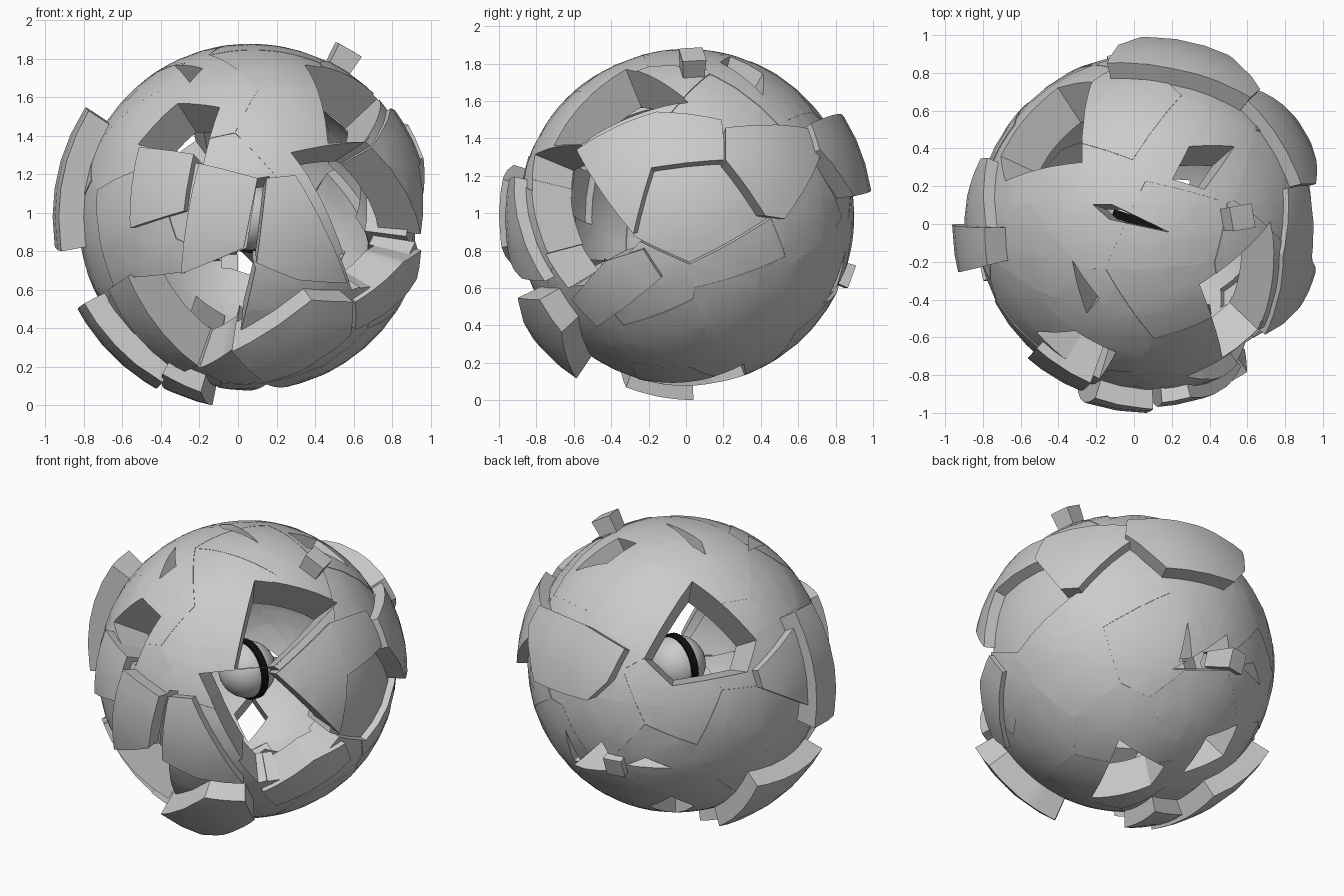
import bpy, bmesh, random
from math import sin, cos, radians, sqrt, pi
from mathutils import Vector

if "Cube" in bpy.data.objects:
    bpy.data.objects.remove(bpy.data.objects["Cube"])

C = Vector((0.067, 0.0, 0.98))      # centre of the broken shell
R, T = 0.90, 0.23                   # outer radius, shell thickness
random.seed(4)


def tilted(x, y, px, py, elev):
    # angled view: horizontal camera direction (x, y) and elevation
    e = radians(elev)
    return (px, py, 171, Vector((-y, x, 0)),
            Vector((-x * sin(e), -y * sin(e), cos(e))),
            Vector((x * cos(e), y * cos(e), sin(e))))


# view: centre u, centre v, scale, right axis, up axis, axis toward the viewer
X, Y, Z = Vector((1, 0, 0)), Vector((0, 1, 0)), Vector((0, 0, 1))
VIEWS = {
    "front": (251.3, 216.6, 193, X, Z, -Y),
    "right": (686.5, 217, 186.7, Y, Z, X),
    "top": (1147.2, 224.7, 189, X, Y, Z),
    "left": (0, 0, 100, -Y, Z, -X),
    "back": (0, 0, 100, -X, Z, Y),
    "bottom": (0, 0, 100, X, -Y, -Z),
    "front_right": tilted(.669, -.743, 246, 675, 23),
    "back_left": tilted(-.669, .743, 678, 667, 23),
    "back_right": tilted(.669, .743, 1124, 668, -33),
}


def planes(view, pts, r):
    # outline in a view -> inward plane normals of the cone through the centre
    u0, v0, s, right, up, toward = VIEWS[view]
    dirs = []
    for u, v in pts:
        a, b = (u - u0) / s / r, (v0 - v) / s / r
        k = max(1.0, sqrt(a * a + b * b) / 0.99)
        a, b = a / k, b / k
        dirs.append(right * a + up * b + toward * sqrt(1 - a * a - b * b))
    mid = sum(dirs, Vector()).normalized()
    out = []
    for i, d in enumerate(dirs):
        n = d.cross(dirs[(i + 1) % len(dirs)]).normalized()
        out.append(n if n.dot(mid) > 0 else -n)
    reach = min(d.dot(mid) for d in dirs)
    return out, mid, reach


def sphere():
    bm = bmesh.new()
    bmesh.ops.create_uvsphere(bm, u_segments=40, v_segments=22, radius=1)
    return bm


def clip(bm, normals):
    for n in normals:
        bmesh.ops.bisect_plane(bm, geom=bm.verts[:] + bm.edges[:] + bm.faces[:],
                               dist=1e-5, plane_co=(0, 0, 0), plane_no=n,
                               clear_inner=True)


def to_object(name, bm, loc=C):
    me = bpy.data.meshes.new(name)
    bm.to_mesh(me)
    bm.free()
    ob = bpy.data.objects.new(name, me)
    ob.location = loc
    bpy.context.collection.objects.link(ob)
    return ob


def thicken(name, bm, off):
    # turn a surface patch into a solid chunk
    if not bm.faces:
        bm.free()
        return
    for v in bm.verts:
        v.co = v.co.normalized() * (R + off)
    ret = bmesh.ops.extrude_face_region(bm, geom=bm.faces[:], use_keep_orig=True)
    for v in ret["geom"]:
        if isinstance(v, bmesh.types.BMVert):
            v.co *= (R + off - T) / (R + off)
    bmesh.ops.recalc_face_normals(bm, faces=bm.faces[:])
    to_object(name, bm)


base = sphere()


def hole(view, pts, off=0.0):
    # remove one outlined region from the base surface
    normals, mid, reach = planes(view, pts, R + off)
    for n in normals:
        near = [f for f in base.faces if f.calc_center_median().dot(mid) > reach - 0.12]
        geom = set(near)
        for f in near:
            geom.update(f.edges)
            geom.update(f.verts)
        bmesh.ops.bisect_plane(base, geom=list(geom), dist=1e-5,
                               plane_co=(0, 0, 0), plane_no=n)
    gone = [f for f in base.faces
            if all(n.dot(f.calc_center_median()) > 0 for n in normals)]
    bmesh.ops.delete(base, geom=gone, context='FACES')
    return normals


def chunk(name, view, off, pts):
    # cut a region out and put it back displaced along the radius
    normals = hole(view, pts, off)
    bm = sphere()
    clip(bm, normals)
    thicken(name, bm, off)


# displaced chunks at the front
chunk("front_plate", "front", .10, [(199, 163), (258, 178), (244, 248), (181, 274)])
chunk("front_left_plate", "front", .05, [(139, 147), (194, 154), (184, 211), (130, 228)])
chunk("front_fin", "front", .07, [(267, 178), (296, 175), (348, 283), (298, 280), (257, 263)])
chunk("front_lower_chunk", "front", .145,
      [(232, 352), (312, 300), (354, 302), (350, 345), (300, 372), (268, 386)])
chunk("lower_left_strip", "front", .03, [(108, 290), (128, 276), (198, 366), (180, 373)])
chunk("right_shelf", "front", .03, [(356, 302), (404, 262), (422, 250), (420, 280), (356, 330)])

# displaced chunks on the sides, back and bottom
chunk("right_plate_front", "right", .03, [(577, 150), (657, 112), (652, 168), (634, 234)])
chunk("right_plate_middle", "right", .03, [(657, 112), (722, 120), (726, 160), (652, 168)])
chunk("right_plate_back", "right", .07,
      [(726, 128), (815, 130), (823, 150), (785, 219), (766, 216), (726, 160)])
chunk("right_sunk_panel", "right", -.04,
      [(634, 236), (653, 169), (727, 161), (768, 218), (690, 262)])
chunk("left_tall_chunk", "left", .13, [(2, -57), (22, -55), (25, 18), (0, 16)])
chunk("left_lower_chunk", "left", .12, [(-35, 46), (30, 45), (30, 86), (-25, 86)])
chunk("left_back_plate", "back_left", .065,
      [(745, 673), (788, 632), (804, 640), (805, 715), (750, 692)])
chunk("back_upper_chunk", "back", .10,
      [(15, -28), (21, -48), (-10, -55), (-55, -50), (-60, -36), (-43, -11), (3, -14)])
chunk("bottom_chunk", "bottom", .10, [(-46, -35), (-26, -32), (-20, 4), (-45, 0)])
chunk("top_chip", "top", .11, [(1230, 208), (1252, 204), (1256, 228), (1234, 232)])
chunk("back_chip", "back", .05, [(9, 26), (21, 26), (21, 38), (9, 38)])

# missing pieces
for view, pts in [
    ("front", [(178, 103), (220, 107), (203, 165), (138, 144)]),
    ("front", [(175, 65), (203, 68), (190, 82)]),
    ("front", [(258, 178), (270, 176), (262, 262), (245, 262)]),
    ("front", [(183, 271), (247, 248), (256, 268), (240, 335)]),
    ("front", [(130, 277), (182, 272), (245, 300), (232, 350), (200, 368)]),
    ("front", [(310, 178), (345, 165), (392, 238), (352, 285)]),
    ("front", [(340, 255), (392, 236), (405, 260), (352, 290)]),
    ("front_right", [(180, 672), (257, 668), (337, 733), (285, 783), (250, 788)]),
    ("front_right", [(245, 579), (331, 607), (257, 668), (216, 668)]),
]:
    hole(view, pts)
for view, pts in [
    ("back_left", [(628, 655), (684, 578), (747, 642), (735, 674), (655, 684)]),
    ("back_left", [(563, 765), (585, 740), (603, 770)]),
    ("back_left", [(610, 765), (628, 758), (655, 770)]),
    ("top", [(1173, 180), (1190, 147), (1235, 147), (1205, 190)]),
    ("top", [(1093, 205), (1112, 205), (1170, 233), (1110, 220)]),
    ("back_right", [(1088, 803), (1120, 740), (1165, 770), (1150, 790)]),
    ("back_right", [(1184, 660), (1193, 620), (1197, 660)]),
    ("bottom", [(-42, 42), (-20, 30), (-18, 55), (-38, 60)]),
]:
    hole(view, pts)

# rest of the shell, cracked into irregular fragments
count = 40
seeds = []
for i in range(count):
    z = 1 - (2 * i + 1) / count
    a = i * pi * (3 - sqrt(5))
    h = sqrt(1 - z * z)
    jitter = Vector([random.uniform(-.15, .15) for _ in range(3)])
    seeds.append((Vector((h * cos(a), h * sin(a), z)) + jitter).normalized())
for i, s in enumerate(seeds):
    bm = base.copy()
    clip(bm, [(s - t).normalized() for t in seeds if t is not s])
    thicken(f"shell_fragment_{i + 1}", bm, random.uniform(-.004, .004))
base.free()

# core ball with a dark band
bm = bmesh.new()
bmesh.ops.create_uvsphere(bm, u_segments=32, v_segments=16, radius=.175)
to_object("core_ball", bm)
bm = bmesh.new()
bmesh.ops.create_cone(bm, cap_ends=True, segments=40, radius1=.188, radius2=.188, depth=.045)
band = to_object("core_band", bm)
band.rotation_euler = Vector((.3, .95, 0)).to_track_quat('Z', 'Y').to_euler()
black = bpy.data.materials.new("black")
black.diffuse_color = (0.005, 0.005, 0.005, 1)
black.use_nodes = True
black.node_tree.nodes["Principled BSDF"].inputs["Base Color"].default_value = black.diffuse_color
band.data.materials.append(black)

# smooth curved faces, keep the broken edges sharp
for ob in bpy.context.scene.objects:
    ob.select_set(True)
    bpy.context.view_layer.objects.active = ob
bpy.ops.object.shade_smooth_by_angle(angle=radians(30))
